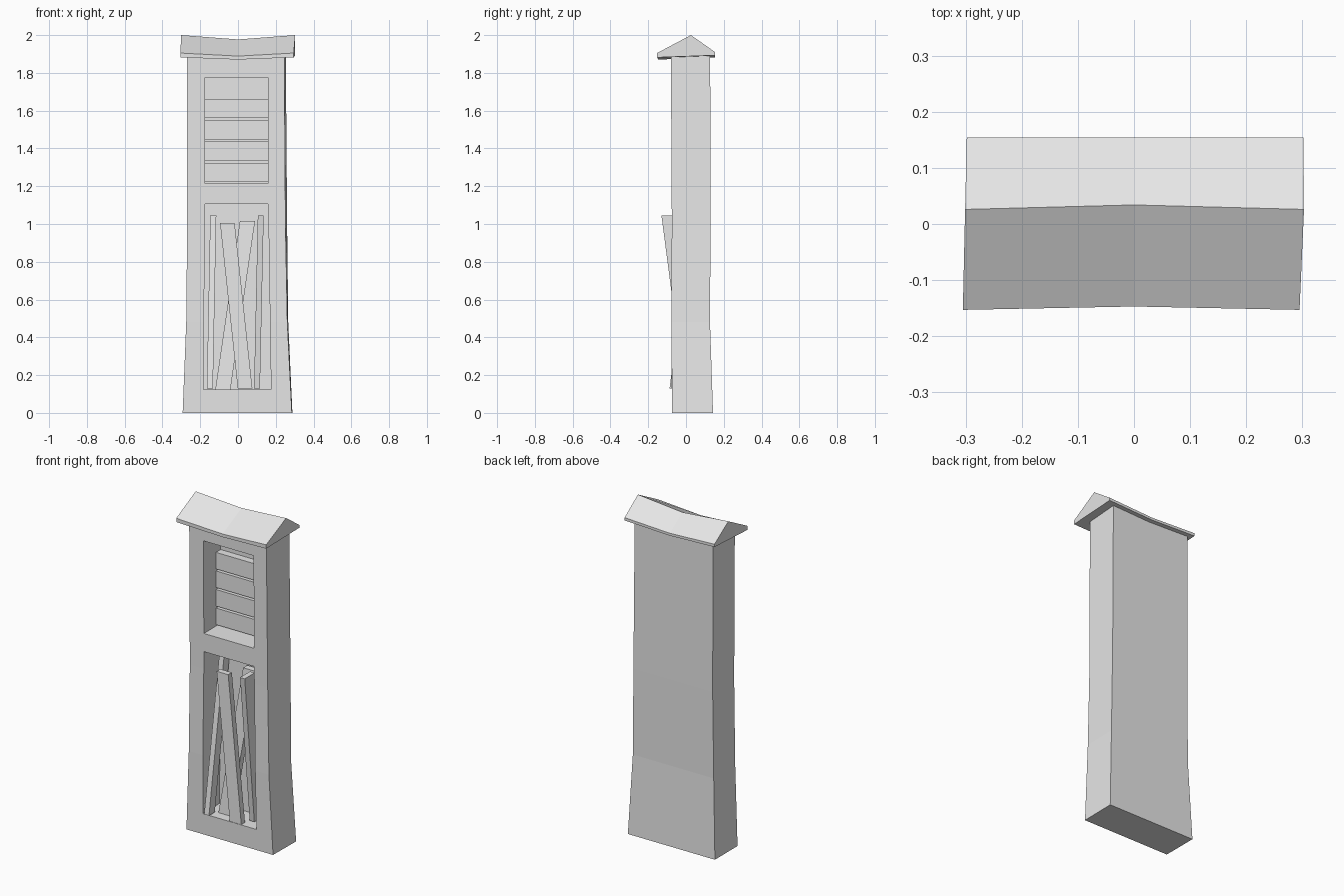
import bpy, bmesh

cube = bpy.data.objects.get("Cube")
if cube:
    bpy.data.objects.remove(cube, do_unlink=True)

GREY = (0.8, 0.8, 0.8, 1)
grey = bpy.data.materials.new("plain_grey")
grey.use_nodes = True
grey.diffuse_color = GREY
grey.node_tree.nodes["Principled BSDF"].inputs["Base Color"].default_value = GREY


def loft(name, rings):
    """Closed solid skinned through rings of matching points."""
    bm = bmesh.new()
    loops = [[bm.verts.new(p) for p in ring] for ring in rings]
    for a, b in zip(loops, loops[1:]):
        for i in range(len(a)):
            j = (i + 1) % len(a)
            bm.faces.new((a[i], a[j], b[j], b[i]))
    bm.faces.new(loops[0][::-1])
    bm.faces.new(loops[-1])
    bmesh.ops.recalc_face_normals(bm, faces=bm.faces)
    mesh = bpy.data.meshes.new(name)
    bm.to_mesh(mesh)
    bm.free()
    mesh.materials.append(grey)
    obj = bpy.data.objects.new(name, mesh)
    bpy.context.collection.objects.link(obj)
    return obj


def rect(z, x0, x1, y0, y1, back_shift=0):
    return [(x0, y0, z), (x1, y0, z), (x1 + back_shift, y1, z), (x0, y1, z)]


def cut(target, cutter):
    cutter.hide_render = True
    mod = target.modifiers.new("recess", 'BOOLEAN')
    mod.operation = 'DIFFERENCE'
    mod.solver = 'EXACT'
    mod.object = cutter
    bpy.context.view_layer.objects.active = target
    bpy.ops.object.modifier_apply(modifier=mod.name)
    bpy.data.objects.remove(cutter, do_unlink=True)


# Tall body, flared at the foot
body = loft("body", [
    rect(0.0, -0.293, 0.285, -0.073, 0.143, 0.003),
    rect(0.48, -0.274, 0.261, -0.078, 0.127, 0.005),
    rect(1.0, -0.269, 0.251, -0.075, 0.13, 0.009),
    rect(1.9, -0.27, 0.245, -0.08, 0.128, 0.008)])

# Upper and lower recesses in the front
BACK = 0.085
cut(body, loft("upper_cutter", [rect(1.215, -0.175, 0.16, -0.3, BACK),
                                rect(1.775, -0.175, 0.16, -0.3, BACK)]))
cut(body, loft("lower_cutter", [rect(0.125, -0.183, 0.175, -0.3, BACK),
                                rect(1.105, -0.175, 0.16, -0.3, BACK)]))

# Horizontal slats at the back of the upper recess
for i in range(4):
    z = 1.224 + i * 0.112
    loft(f"slat_{i + 1}", [rect(z, -0.175, 0.16, 0.04, BACK + 0.01),
                           rect(z + 0.1, -0.175, 0.16, 0.04, BACK + 0.01)])


# Loose planks leaning in the lower recess: left x and front y at each end
def plank(name, width, depth, bottom, top):
    loft(name, [rect(z, x, x + width, y, y + depth)
                for x, y, z in (bottom, top)])


plank("left_edge_plank", 0.032, 0.055, (-0.165, -0.087, 0.13), (-0.147, 0.03, 1.045))
plank("right_edge_plank", 0.031, 0.095, (0.085, -0.01, 0.13), (0.105, -0.13, 1.045))
plank("back_cross_plank", 0.08, 0.04, (-0.12, -0.015, 0.125), (0.01, 0.035, 1.015))
plank("front_cross_plank", 0.077, 0.035, (-0.001, -0.077, 0.128), (-0.095, -0.068, 1.005))


# Gabled roof with a sagging middle
def gable(x_eave, x_ridge, x_back, sag, front, ridge):
    return [(x_eave, front, 1.882 - sag * 0.5), (x_eave, front, 1.905 - sag * 0.7),
            (x_ridge, ridge, 2.0 - sag), (x_back, 0.154, 1.91 - sag * 0.6),
            (x_back, 0.154, 1.893 - sag * 0.5)]


loft("roof", [gable(-0.305, -0.301, -0.298, 0, -0.153, 0.026),
              gable(0, 0, 0, 0.023, -0.147, 0.034),
              gable(0.295, 0.303, 0.302, 0, -0.153, 0.026)])
